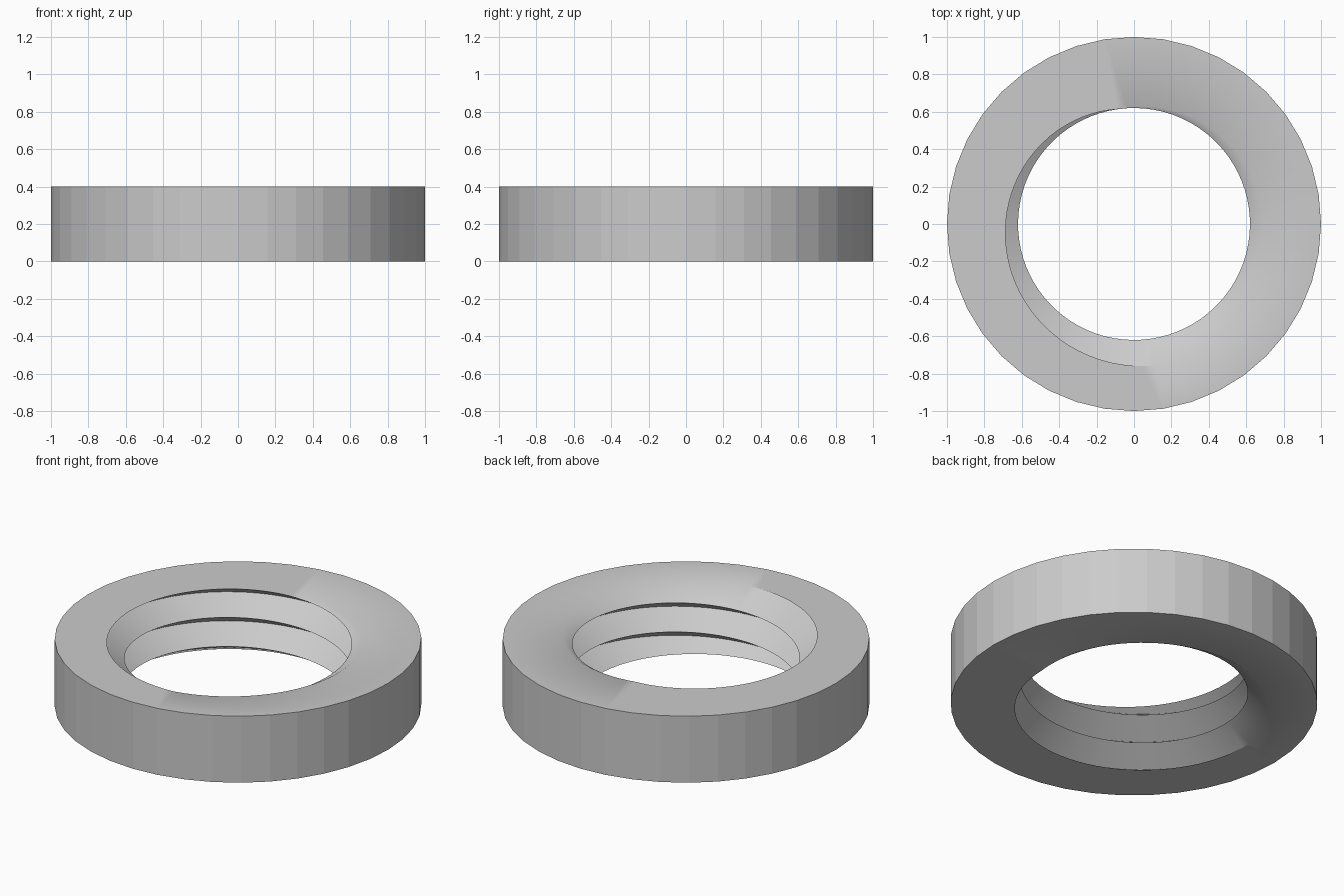
import bpy, bmesh
from math import cos, sin, radians, pi

cube = bpy.data.objects.get("Cube")
if cube:
    bpy.data.objects.remove(cube)

HEIGHT = 0.4
OUTER, OUTER_SIDES = 1.0, 40
CREST, ROOT = 0.62, 0.765      # inner and outer radius of the thread
PITCH, STEPS = 0.175, 80       # rise and segments per turn
START = radians(98)            # direction where a crest meets the top
TURNS_DOWN, TURNS_UP = 4, 2

bm = bmesh.new()


def polar(radius, angle, z):
    return bm.verts.new((radius * cos(angle), radius * sin(angle), z))


# Helical V thread, made longer than the ring
crest, root = [], []
for i in range(-TURNS_DOWN * STEPS, TURNS_UP * STEPS + 1):
    turn = i / STEPS
    angle = START + 2 * pi * turn
    z = HEIGHT + PITCH * turn
    crest.append(polar(CREST, angle, z))
    root.append(polar(ROOT, angle, z + PITCH / 2))
for i in range(len(crest) - 1):
    bm.faces.new((crest[i], crest[i + 1], root[i + 1], root[i]))
    if i + 1 + STEPS < len(crest):
        bm.faces.new((root[i], root[i + 1], crest[i + 1 + STEPS], crest[i + STEPS]))
bmesh.ops.triangulate(bm, faces=bm.faces[:])

# Trim the thread flush with the top and bottom
for z, direction in ((HEIGHT, 1), (0, -1)):
    bmesh.ops.bisect_plane(bm, geom=bm.verts[:] + bm.edges[:] + bm.faces[:], dist=1e-5,
                           plane_co=(0, 0, z), plane_no=(0, 0, direction), clear_outer=True)

# Faceted outer wall
low, high = [[polar(OUTER, 2 * pi * i / OUTER_SIDES, z) for i in range(OUTER_SIDES)]
             for z in (0, HEIGHT)]
wall = []
for i in range(OUTER_SIDES):
    j = (i + 1) % OUTER_SIDES
    wall.append(bm.faces.new((low[i], low[j], high[j], high[i])))

# Flat end faces between the wall and the thread
for z in (0, HEIGHT):
    rim = [e for e in bm.edges if e.is_boundary and all(abs(v.co.z - z) < 1e-4 for v in e.verts)]
    bmesh.ops.triangle_fill(bm, edges=rim, use_beauty=True, normal=(0, 0, 1 if z else -1))
bmesh.ops.recalc_face_normals(bm, faces=bm.faces[:])

# Smooth thread and ends, flat wall, sharp creases
for face in bm.faces:
    face.smooth = True
for face in wall:
    face.smooth = False
for edge in bm.edges:
    edge.smooth = edge.calc_face_angle(0) < radians(40)

mesh = bpy.data.meshes.new("threaded_ring")
bm.to_mesh(mesh)
bm.free()
ring = bpy.data.objects.new("threaded_ring", mesh)
bpy.context.collection.objects.link(ring)

grey = bpy.data.materials.new("light_grey")
grey.use_nodes = True
colour = (0.6, 0.6, 0.6, 1)
grey.diffuse_color = colour
grey.node_tree.nodes["Principled BSDF"].inputs["Base Color"].default_value = colour
mesh.materials.append(grey)
